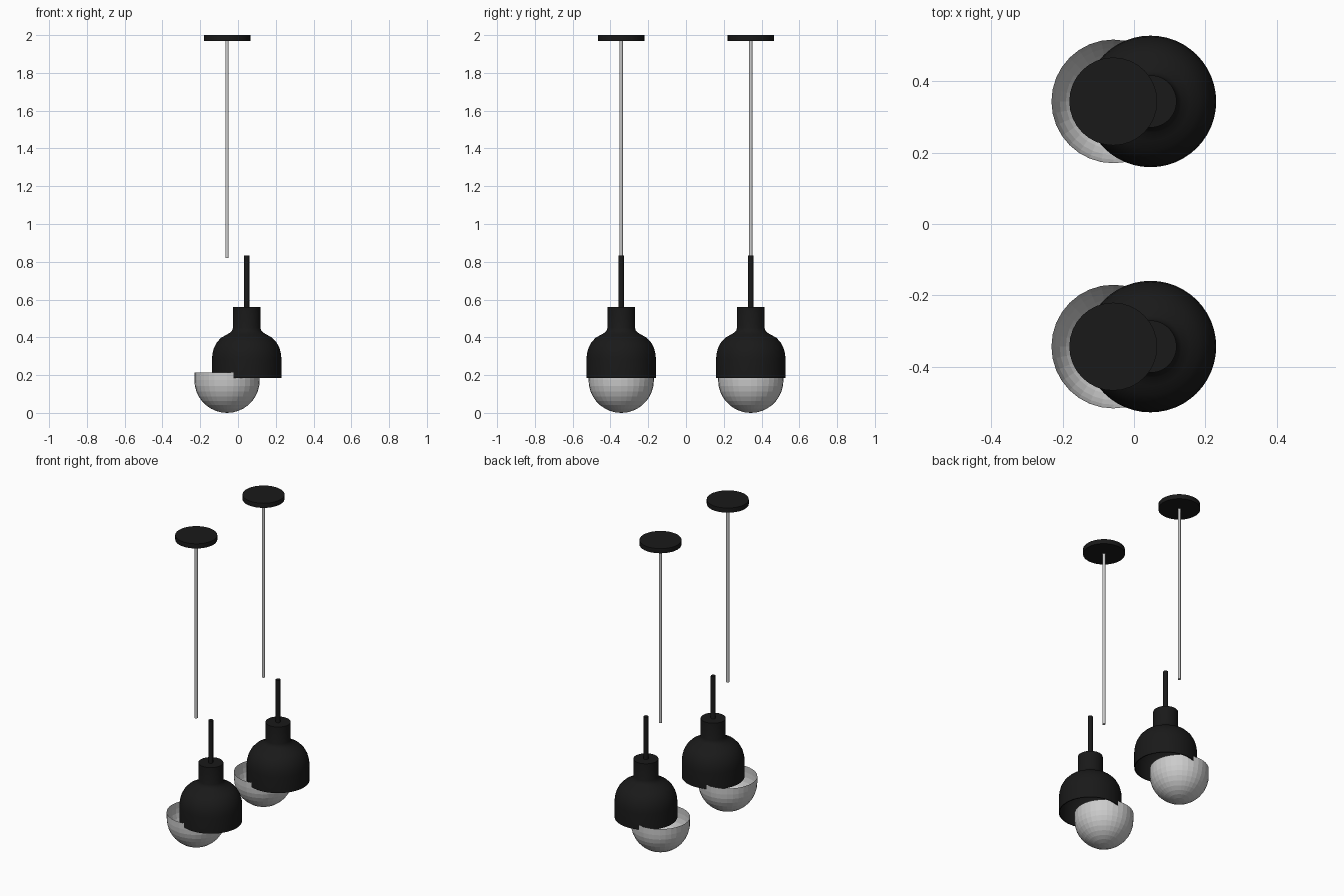
import bpy, bmesh
from math import sin, cos, pi, radians

if "Cube" in bpy.data.objects:
    bpy.data.objects.remove(bpy.data.objects["Cube"])

black = bpy.data.materials.new("black_metal")
black.diffuse_color = (0.01, 0.01, 0.01, 1)
black.use_nodes = True
black.node_tree.nodes["Principled BSDF"].inputs["Base Color"].default_value = black.diffuse_color

BODY_X, CORD_X, LAMP_Y = 0.046, -0.058, 0.343


def lathe(name, profile, loc, sides=32, mat=None, smooth=False):
    """Spin an (r, z) profile around the vertical axis."""
    bm = bmesh.new()
    verts = [bm.verts.new((r, 0, z)) for r, z in profile]
    edges = [bm.edges.new(p) for p in zip(verts, verts[1:])]
    bmesh.ops.spin(bm, geom=verts + edges, cent=(0, 0, 0), axis=(0, 0, 1),
                   angle=2 * pi, steps=sides, use_merge=True)
    bmesh.ops.remove_doubles(bm, verts=bm.verts, dist=0.0002)
    bmesh.ops.recalc_face_normals(bm, faces=bm.faces)
    mesh = bpy.data.meshes.new(name)
    bm.to_mesh(mesh)
    bm.free()
    ob = bpy.data.objects.new(name, mesh)
    bpy.context.collection.objects.link(ob)
    ob.location = loc
    if mat:
        mesh.materials.append(mat)
    if smooth:
        bpy.ops.object.select_all(action='DESELECT')
        ob.select_set(True)
        bpy.context.view_layer.objects.active = ob
        bpy.ops.object.shade_smooth_by_angle(angle=radians(35))
    return ob


def rod(name, r, z0, z1, loc, **kw):
    return lathe(name, [(0, z0), (r, z0), (r, z1), (0, z1)], loc, **kw)


# Bell shade: outer wall from the neck cap to the rim, then back up inside
shade_profile = [(0, .56), (.073, .56), (.073, .45), (.077, .437), (.087, .425),
                 (.110, .412), (.135, .398), (.157, .375), (.173, .345),
                 (.181, .315), (.184, .285), (.184, .185), (.178, .185),
                 (.178, .285), (.167, .340), (.130, .390), (.080, .418), (0, .425)]

# Open glass bowl: hemisphere with a short straight rim
R = 0.173
bowl_profile = [(R * sin(a), R - R * cos(a)) for a in (i * pi / 18 for i in range(10))]
bowl_profile.append((R, 0.213))

for side, y in (("front", -LAMP_Y), ("back", LAMP_Y)):
    body, cord = (BODY_X, y, 0), (CORD_X, y, 0)
    lathe(side + "_shade", shade_profile, body, sides=48, mat=black, smooth=True)
    rod(side + "_stem", 0.0145, 0.56, 0.833, body, sides=16, mat=black, smooth=True)
    lathe(side + "_glass_bowl", bowl_profile, cord)
    rod(side + "_cord", 0.009, 0.82, 1.97, cord, sides=12)
    rod(side + "_ceiling_plate", 0.123, 1.97, 2.0, cord, sides=32, mat=black, smooth=True)
